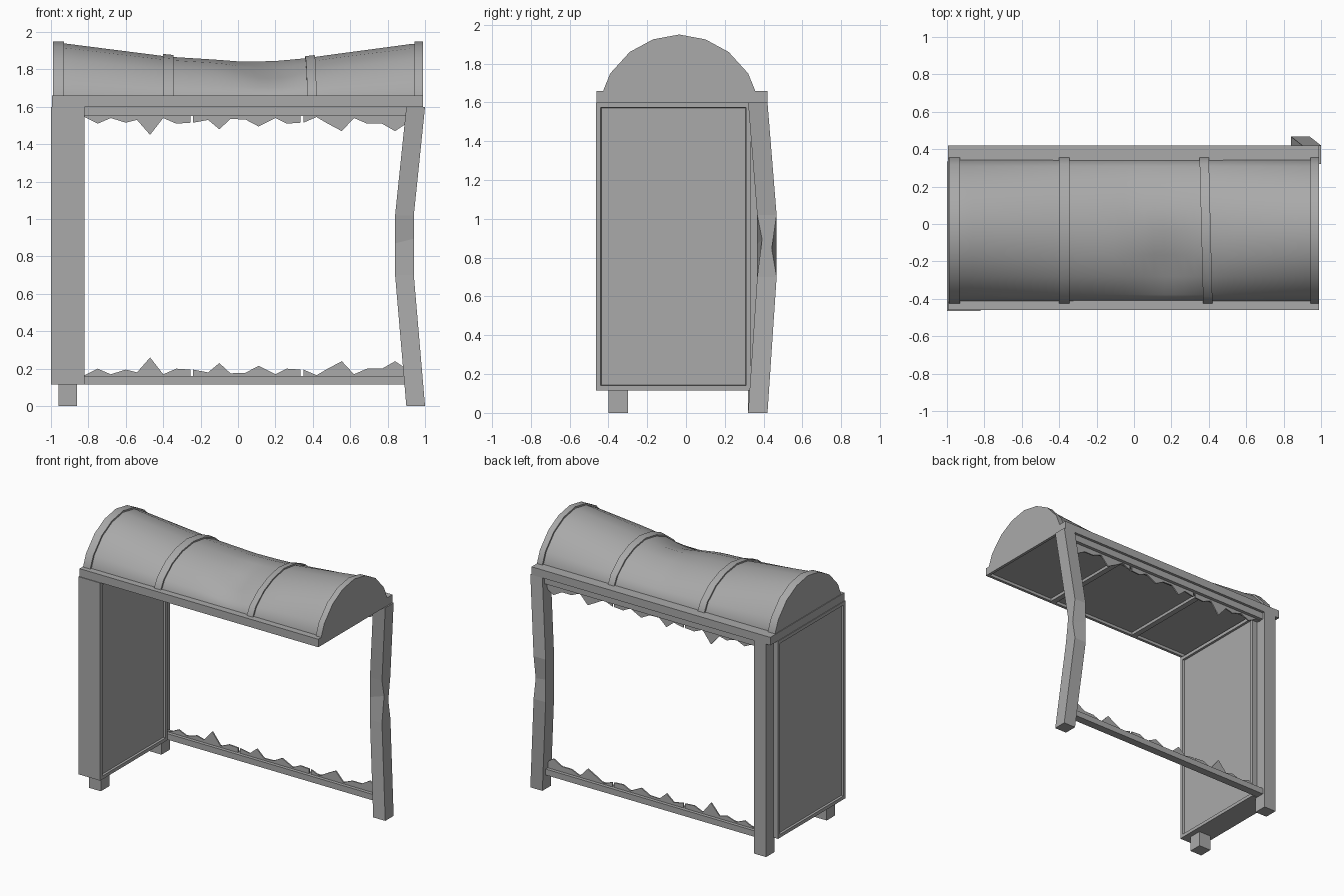
import bpy, bmesh, math
from mathutils import Vector

if "Cube" in bpy.data.objects:
    bpy.data.objects.remove(bpy.data.objects["Cube"], do_unlink=True)

grey = bpy.data.materials.new("weathered grey")
grey.use_nodes = True
colour = (0.4, 0.4, 0.4, 1)
grey.diffuse_color = colour
grey.node_tree.nodes["Principled BSDF"].inputs["Base Color"].default_value = colour


def finish(name, bm, smooth=False):
    bmesh.ops.recalc_face_normals(bm, faces=bm.faces)
    mesh = bpy.data.meshes.new(name)
    bm.to_mesh(mesh)
    bm.free()
    mesh.materials.append(grey)
    ob = bpy.data.objects.new(name, mesh)
    bpy.context.scene.collection.objects.link(ob)
    if smooth:
        bpy.ops.object.select_all(action="DESELECT")
        ob.select_set(True)
        bpy.context.view_layer.objects.active = ob
        bpy.ops.object.shade_smooth_by_angle(angle=math.radians(40))
    return ob


def box_mesh(lo, hi):
    lo, hi = Vector(lo), Vector(hi)
    bm = bmesh.new()
    bmesh.ops.create_cube(bm, size=1)
    for v in bm.verts:
        v.co = (lo + hi) / 2 + v.co * (hi - lo)
    return bm


def box(name, lo, hi):
    return finish(name, box_mesh(lo, hi))


def recess(bm, direction, margin, depth):
    """Sink a framed panel into every face that looks along the direction."""
    bm.normal_update()
    faces = [f for f in bm.faces if f.normal.dot(Vector(direction)) > 0.9]
    bmesh.ops.inset_individual(bm, faces=faces, thickness=margin)
    bmesh.ops.inset_individual(bm, faces=faces, thickness=0.004, depth=-depth)


def loft(name, rings, smooth=False):
    """Skin a row of closed rings and cap both ends."""
    bm = bmesh.new()
    rows = [[bm.verts.new(p) for p in ring] for ring in rings]
    n = len(rows[0])
    for a, b in zip(rows, rows[1:]):
        for i in range(n):
            j = (i + 1) % n
            bm.faces.new((a[i], a[j], b[j], b[i]))
    bm.faces.new(rows[0])
    bm.faces.new(rows[-1])
    return finish(name, bm, smooth)


# Advertising side panel with sunken faces, its foot and the straight rear post
bm = box_mesh((-1, -0.465, 0.115), (-0.82, 0.335, 1.6))
for side in (-1, 1):
    recess(bm, (side, 0, 0), 0.036, 0.015)
finish("side_panel", bm)
box("panel_foot", (-0.96, -0.4, 0), (-0.86, -0.3, 0.12))
box("straight_rear_post", (-0.96, 0.32, 0), (-0.86, 0.42, 1.6))

# Buckled rear post: x and y of its near corner at each height
rings = []
for x, y, z in ((0.9, 0.32, 0), (0.84, 0.367, 0.7), (0.84, 0.367, 0.87),
                (0.84, 0.367, 1.02), (0.9, 0.32, 1.6)):
    pinch = 0.025 if z == 0.87 else 0
    rings.append([(x, y, z), (x + 0.1, y + pinch, z + pinch),
                  (x + 0.1, y + 0.1 - pinch, z - pinch), (x, y + 0.1, z)])
loft("buckled_rear_post", rings)

# Rear rails
box("lower_rail", (-0.87, 0.34, 0.115), (0.91, 0.4, 0.16))
box("upper_rail", (-0.87, 0.34, 1.55), (0.92, 0.4, 1.6))

# Broken glass left in three panes, the upper edge mirroring the lower one
panes = (
    ((-0.86, .165), (-0.82, .165), (-0.75, .2), (-0.68, .17), (-0.6, .195), (-0.54, .18),
     (-0.47, .26), (-0.4, .17), (-0.33, .2), (-0.255, .195)),
    ((-0.24, .195), (-0.16, .18), (-0.1, .23), (-0.04, .175), (0.04, .178),
     (0.11, .215), (0.2, .17), (0.26, .2), (0.335, .195)),
    ((0.35, .195), (0.42, .165), (0.48, .2), (0.555, .24), (0.62, .17),
     (0.69, .2), (0.77, .2), (0.84, .24), (0.9, .2)),
)
for level in ("lower", "upper"):
    for number, pane in enumerate(panes):
        edge = [(pane[0][0], 0.14)] + list(pane) + [(pane[-1][0], 0.14)]
        if level == "upper":
            edge = [(x, 1.71 - z) for x, z in edge]
        loft(f"{level}_glass_shards_{number + 1}",
             [[(x, y, z) for x, z in edge] for y in (0.365, 0.375)])

# Roof slab with three sunken ceiling panels
bm = box_mesh((-0.995, -0.46, 1.6), (0.99, 0.42, 1.66))
for x in (-0.37, 0.38):
    bmesh.ops.bisect_plane(bm, geom=bm.verts[:] + bm.edges[:] + bm.faces[:],
                           plane_co=(x, 0, 0), plane_no=(1, 0, 0))
recess(bm, (0, 0, -1), 0.03, 0.02)
finish("roof_slab", bm)

# Arched roof: half profile mirrored about the ridge line
RIDGE, BASE = -0.035, 1.64
half = ((0.39, 0), (0.39, 0.025), (0.355, 0.11), (0.255, 0.22), (0.135, 0.285))
arch = list(half) + [(0, 0.31)] + [(-y, z) for y, z in reversed(half)]
sag = ((-1, 1), (-0.93, 1), (-0.37, 0.77), (0, 0.695), (0.2, 0.715), (0.37, 0.75), (0.95, 1), (1, 1))


def height_factor(x):
    for (x0, k0), (x1, k1) in zip(sag, sag[1:]):
        if x <= x1:
            return k0 + (k1 - k0) * (x - x0) / (x1 - x0)


def arch_ring(x, grow, twist=0):
    ring = []
    for y, z in arch:
        dent = 0.045 * math.exp(-((x - 0.18) / 0.16) ** 2 - ((y + 0.2) / 0.14) ** 2)
        ring.append((x - twist * y, RIDGE + y * grow,
                     BASE + z * (height_factor(x) + grow - 1) - dent * (z > 0.05)))
    return ring


steps = 36
loft("arched_roof", [arch_ring(-0.97 + 1.94 * i / steps, 0.965) for i in range(steps + 1)], True)

# End caps and ribs over the roof
for name, x0, x1, grow, twist in (
        ("right_roof_cap", -0.99, -0.93, 1, 0), ("left_roof_cap", 0.945, 0.99, 1, 0),
        ("right_roof_rib", -0.4, -0.345, 1, 0), ("left_roof_rib", 0.36, 0.41, 1, 0.025)):
    loft(name, [arch_ring(x, grow, twist) for x in (x0, x1)], True)
